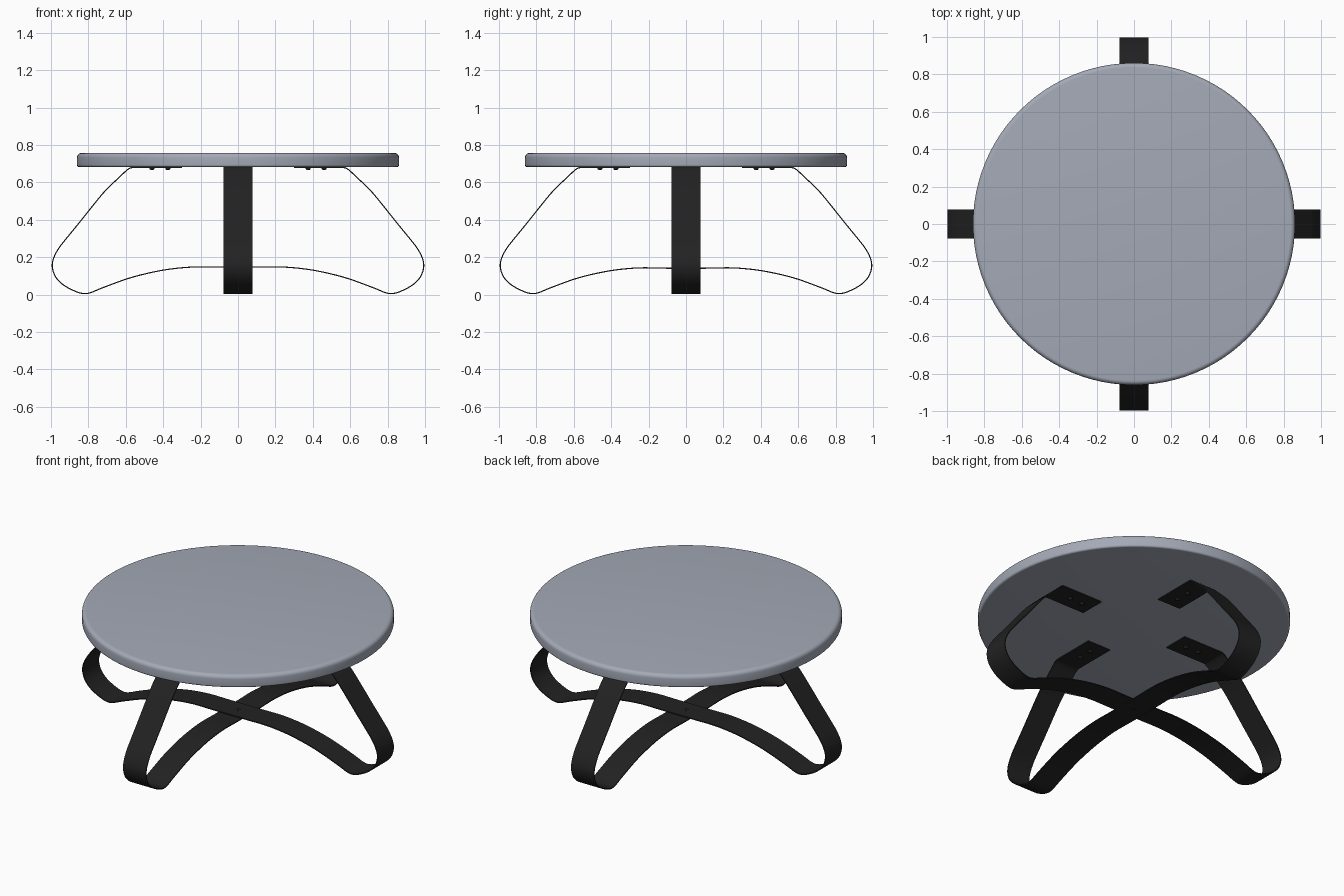
import bpy, bmesh, math
from mathutils import Vector, Matrix

cube = bpy.data.objects.get("Cube")
if cube:
    bpy.data.objects.remove(cube, do_unlink=True)


def make_material(name, color, roughness):
    mat = bpy.data.materials.new(name)
    mat.use_nodes = True
    mat.diffuse_color = color
    bsdf = mat.node_tree.nodes["Principled BSDF"]
    bsdf.inputs["Base Color"].default_value = color
    bsdf.inputs["Roughness"].default_value = roughness
    return mat


grey = make_material("grey_top", (0.37, 0.40, 0.47, 1), 0.5)
black = make_material("black_metal", (0.016, 0.016, 0.016, 1), 0.5)


def finish(name, bm, mat, angle=35):
    bmesh.ops.recalc_face_normals(bm, faces=bm.faces)
    mesh = bpy.data.meshes.new(name)
    bm.to_mesh(mesh)
    bm.free()
    mesh.materials.append(mat)
    obj = bpy.data.objects.new(name, mesh)
    bpy.context.collection.objects.link(obj)
    bpy.ops.object.select_all(action='DESELECT')
    obj.select_set(True)
    bpy.context.view_layer.objects.active = obj
    bpy.ops.object.shade_smooth_by_angle(angle=math.radians(angle))
    return obj


def lathe(name, profile, mat, steps, location=(0, 0, 0)):
    """Spin a radius/height profile around the vertical axis."""
    bm = bmesh.new()
    verts = [bm.verts.new((r, 0, z)) for r, z in profile]
    edges = [bm.edges.new(pair) for pair in zip(verts, verts[1:])]
    bmesh.ops.spin(bm, geom=verts + edges, cent=(0, 0, 0), axis=(0, 0, 1),
                   angle=math.tau, steps=steps)
    bmesh.ops.remove_doubles(bm, verts=bm.verts, dist=0.0001)
    obj = finish(name, bm, mat, 50)
    obj.location = location
    return obj


def smooth_path(points, steps=4):
    """Catmull-Rom interpolation through the points."""
    pts = [Vector(p) for p in points]
    pts = [2 * pts[0] - pts[1]] + pts + [2 * pts[-1] - pts[-2]]
    out = []
    for a, b, c, d in zip(pts, pts[1:], pts[2:], pts[3:]):
        for i in range(steps):
            t = i / steps
            out.append(0.5 * (2 * b + (c - a) * t + (2 * a - 5 * b + 4 * c - d) * t ** 2
                              + (3 * b - a - 3 * c + d) * t ** 3))
    return out + [pts[-2]]


# Round tabletop with a softly rounded upper rim
RADIUS, BOTTOM, TOP = 0.861, 0.682, 0.757


def rim(radius, corner_z, start, end):
    angles = [math.radians(start + (end - start) * i / 6) for i in range(7)]
    return [(RADIUS - radius + radius * math.cos(a), corner_z + radius * math.sin(a))
            for a in angles]


top_profile = ([(0, BOTTOM)] + rim(0.012, BOTTOM + 0.012, -90, 0)
               + rim(0.024, TOP - 0.024, 0, 90) + [(0, TOP)])
lathe("tabletop", top_profile, grey, 96)

# Bent strap: mounting tab, sloping leg, rolled foot and low arch
THICK, WIDTH = 0.006, 0.155
HALF = [(0.30, 0.679), (0.45, 0.679), (0.555, 0.679), (0.585, 0.672), (0.63, 0.632),
        (0.70, 0.565), (0.75, 0.508), (0.85, 0.383), (0.93, 0.285), (0.96, 0.245),
        (0.985, 0.197), (0.993, 0.15), (0.977, 0.098), (0.938, 0.055), (0.88, 0.022),
        (0.83, 0.006), (0.79, 0.010), (0.72, 0.038), (0.60, 0.082), (0.50, 0.110),
        (0.38, 0.134), (0.25, 0.147), (0.12, 0.147), (0, 0.147)]


def strap(name, drop, turn):
    right = smooth_path(HALF)
    path = right + [Vector((-p.x, p.y)) for p in reversed(right[:-1])]
    bm = bmesh.new()
    rings = []
    for i, p in enumerate(path):
        tangent = (path[min(i + 1, len(path) - 1)] - path[max(i - 1, 0)]).normalized()
        normal = Vector((-tangent.y, tangent.x)) * THICK / 2
        # lower the arch of the strap that passes underneath
        low = drop * max(0, 1 - abs(p.x) / 0.6) if p.y < 0.3 else 0
        ring = []
        for side, y in ((1, -1), (1, 1), (-1, 1), (-1, -1)):
            q = p + normal * side
            ring.append(bm.verts.new((q.x, y * WIDTH / 2, q.y - low)))
        rings.append(ring)
    for a, b in zip(rings, rings[1:]):
        for k in range(4):
            n = (k + 1) % 4
            bm.faces.new((a[k], a[n], b[n], b[k]))
    bm.faces.new(rings[0])
    bm.faces.new(rings[-1])
    bm.transform(Matrix.Rotation(turn, 4, 'Z'))
    return finish(name, bm, black)


strap("side_leg_strap", 0, 0)
strap("front_back_leg_strap", 0.007, math.pi / 2)

# Domed screw heads under the mounting tabs
screw_profile = [(0, -0.011), (0.008, -0.010), (0.013, -0.006), (0.014, 0), (0, 0)]
for i, side in enumerate(("left", "back", "right", "front")):
    for end, dist in (("inner", 0.375), ("outer", 0.46)):
        spot = Matrix.Rotation(i * math.pi / 2, 3, 'Z') @ Vector((dist, 0, 0.677))
        lathe(f"{side}_{end}_screw", screw_profile, black, 16, spot)

# Bolt joining the straps where they cross
lathe("centre_bolt", [(0, 0.135), (0.013, 0.135), (0.013, 0.151), (0.009, 0.154), (0, 0.154)],
      black, 16)
